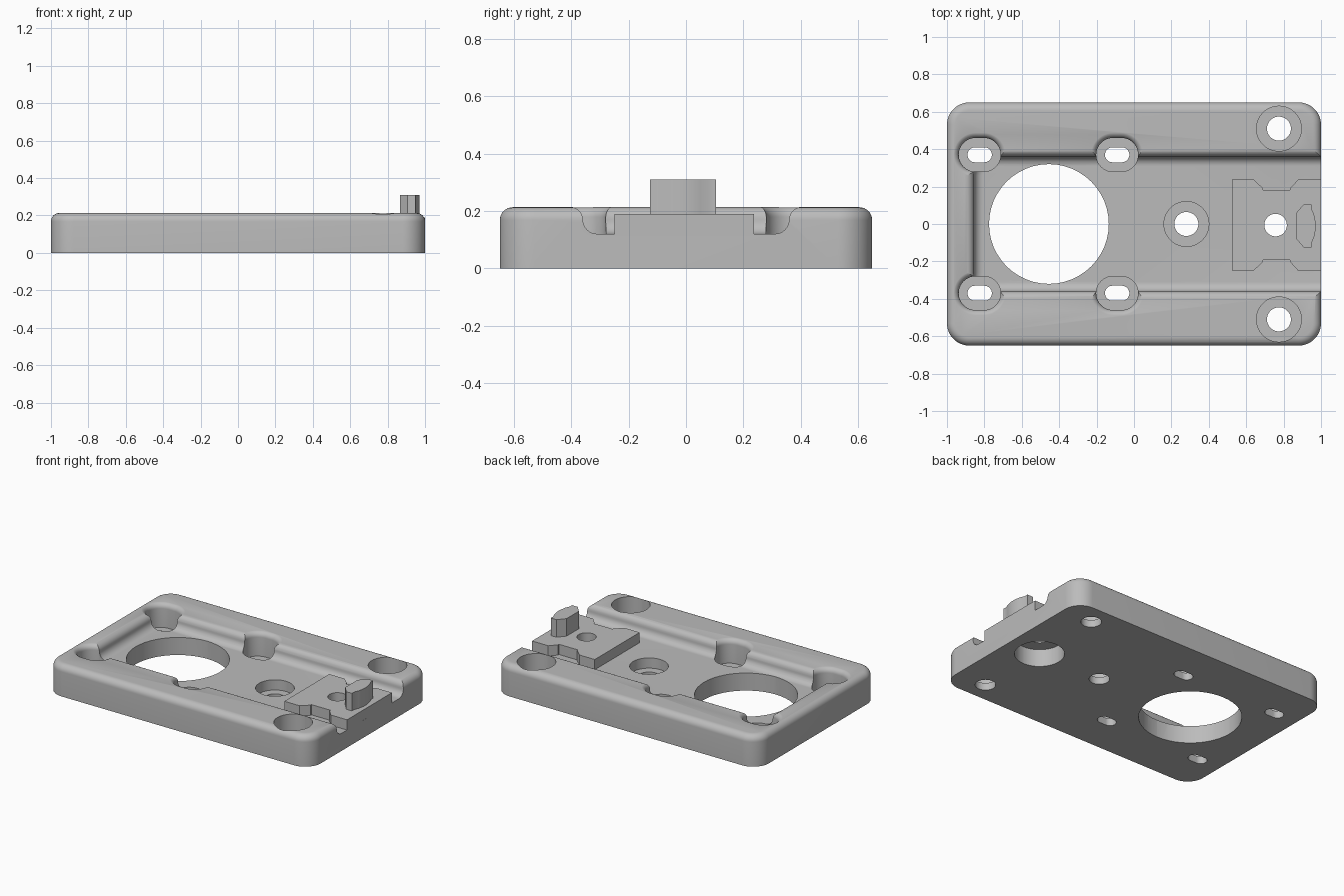
import bpy, bmesh
from math import sin, cos, pi, radians

if "Cube" in bpy.data.objects:
    bpy.data.objects.remove(bpy.data.objects["Cube"])

grey = bpy.data.materials.new("plain grey")
grey.use_nodes = True
COLOUR = (0.5, 0.5, 0.5, 1)
grey.diffuse_color = COLOUR
grey.node_tree.nodes["Principled BSDF"].inputs["Base Color"].default_value = COLOUR

TOP, FLOOR, SEAT = 0.213, 0.12, 0.05   # rim, channel floor, screw seat heights


def loft(name, rings):
    """Closed solid through (points, z) rings of equal length."""
    bm = bmesh.new()
    loops = [[bm.verts.new((x, y, z)) for x, y in pts] for pts, z in rings]
    n = len(loops[0])
    for a, b in zip(loops, loops[1:]):
        for i in range(n):
            j = (i + 1) % n
            bm.faces.new((a[i], a[j], b[j], b[i]))
    bm.faces.new(loops[0][::-1])
    bm.faces.new(loops[-1])
    bmesh.ops.recalc_face_normals(bm, faces=bm.faces)
    mesh = bpy.data.meshes.new(name)
    bm.to_mesh(mesh)
    bm.free()
    mesh.materials.append(grey)
    ob = bpy.data.objects.new(name, mesh)
    bpy.context.collection.objects.link(ob)
    return ob


def round_rect(cx, cy, hx, hy, r, seg=12):
    """Rounded rectangle; also gives obrounds and circles."""
    e = 1e-4                            # keeps neighbouring corners apart
    pts = []
    for k, (sx, sy) in enumerate([(1, 1), (-1, 1), (-1, -1), (1, -1)]):
        for i in range(seg + 1):
            a = (k + i / seg) * pi / 2
            pts.append((cx + sx * (hx - r + e) + r * cos(a),
                        cy + sy * (hy - r + e) + r * sin(a)))
    return pts


def grow(cx, cy, hx, hy, r, steps):
    """Rings of one rounded rectangle offset by each (offset, z) step."""
    return [(round_rect(cx, cy, hx + o, hy + o, r + o), z) for o, z in steps]


def arc(o, z, r, a0, a1, n=8):
    return [(o + r * cos(radians(a0 + (a1 - a0) * i / n)),
             z + r * sin(radians(a0 + (a1 - a0) * i / n))) for i in range(n + 1)]


def cut(target, name, rings):
    cutter = loft(name, rings)
    cutter.hide_render = True
    mod = target.modifiers.new(name, "BOOLEAN")
    mod.operation, mod.solver, mod.object = "DIFFERENCE", "EXACT", cutter
    bpy.context.view_layer.objects.active = target
    bpy.ops.object.modifier_apply(modifier=name)
    bpy.data.objects.remove(cutter)


def drill(target, name, x, y, hx, r, z0, z1):
    cut(target, name, grow(x, y, hx, r, r, [(0, z0), (0, z1)]))


# Base plate with a rounded top edge
plate = loft("base_plate", grow(0, 0, 1, 0.65, 0.12,
             [(0, 0)] + arc(-0.045, TOP - 0.045, 0.045, 0, 90)))

# Channel open at the +x end, with an S-shaped wall
steps = (arc(-0.05, FLOOR + 0.05, 0.05, -90, 0)
         + arc(0.044, TOP - 0.043, 0.044, 180, 90) + [(0.044, 0.3)])
cut(plate, "channel", grow(0.2, 0, 1.055, 0.36, 0.1, steps))

# Slotted screw pockets with flared rims
flare = [(0, SEAT)] + arc(0.035, TOP - 0.034, 0.035, 180, 90) + [(0.035, 0.3)]
for x in (-0.825, -0.09):
    for y in (-0.37, 0.37):
        cut(plate, "slot_pocket", grow(x, y, 0.112, 0.09, 0.09, flare))
        drill(plate, "slot", x, y, 0.065, 0.04, -0.1, 0.3)

# Counterbored round holes
for x, y in ((0.775, 0.51), (0.775, -0.51), (0.28, 0)):
    drill(plate, "counterbore", x, y, 0.12, 0.12, SEAT, 0.3)
    drill(plate, "screw_hole", x, y, 0.064, 0.064, -0.1, 0.3)

# Large opening and the recess beneath the clip
drill(plate, "large_opening", -0.455, 0, 0.32, 0.32, -0.1, 0.3)
drill(plate, "under_recess", 0.765, 0, 0.155, 0.155, -0.1, 0.3)

# Clip slab with a notch in each side
CY = -0.006
side = [(0.525, 0.243), (0.64, 0.243), (0.69, 0.197), (0.69, 0.187),
        (0.835, 0.187), (0.835, 0.197), (0.877, 0.243), (1, 0.243)]
outline = [(x, CY + y) for x, y in side] + [(x, CY - y) for x, y in side[::-1]]
slab = loft("clip_slab", [(outline, FLOOR), (outline, 0.19)])
drill(slab, "clip_hole", 0.757, CY, 0.06, 0.06, 0.05, 0.3)

# Upright catch with a bowed outer face
half = [(0.865, 0.066), (0.907, 0.115), (0.95, 0.115), (0.95, 0.09),
        (0.963, 0.06), (0.971, 0.02)]
outline = [(x, CY - 0.004 + y) for x, y in half] + [(x, CY - 0.004 - y) for x, y in half[::-1]]
catch = loft("catch_post", [(outline, 0.188), (outline, 0.31)])

# Smooth the rounded areas, keep edges crisp
for ob in (plate, slab, catch):
    bpy.ops.object.select_all(action="DESELECT")
    ob.select_set(True)
    bpy.context.view_layer.objects.active = ob
    bpy.ops.object.shade_smooth_by_angle(angle=radians(30))
